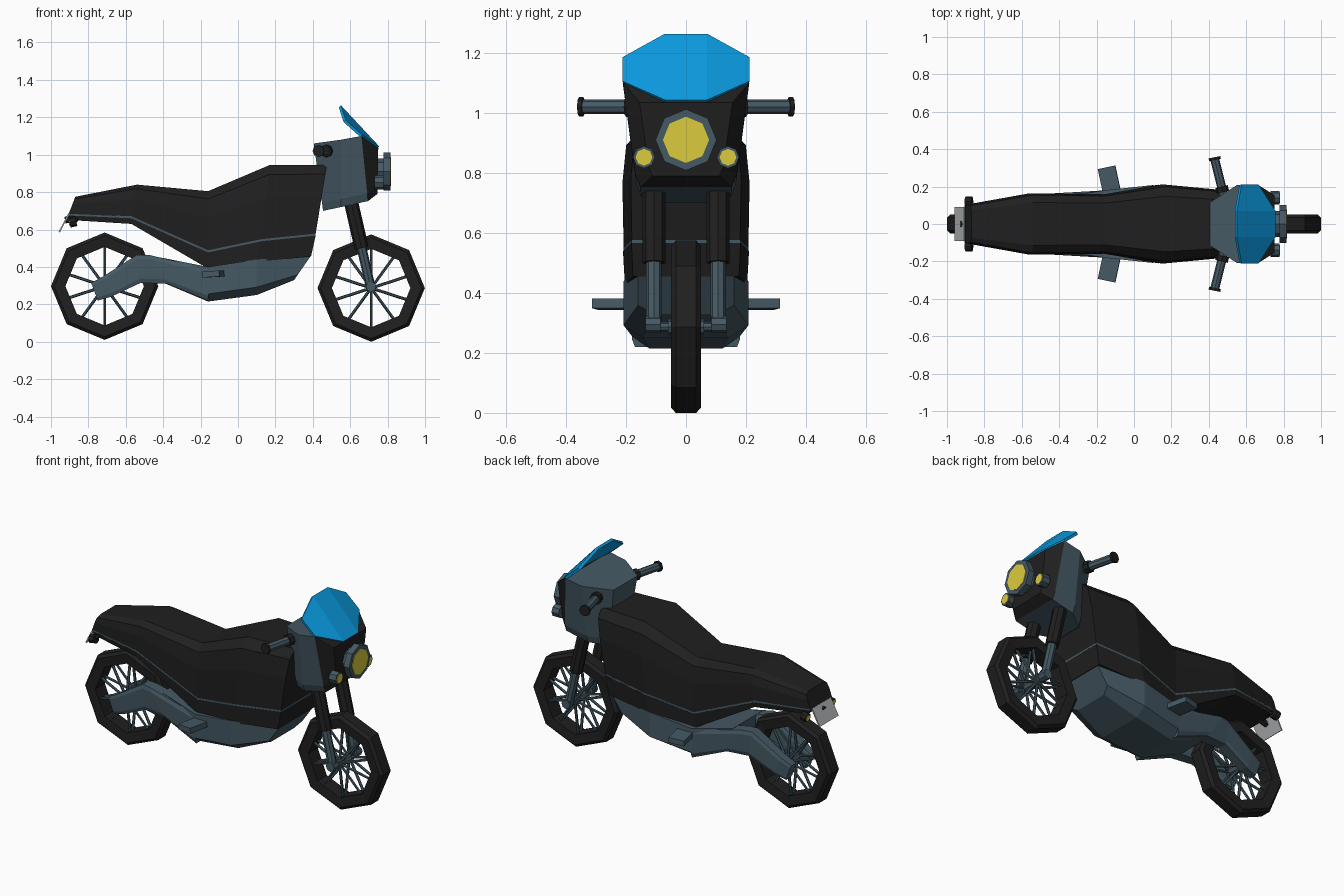
import bpy, bmesh, math
from mathutils import Vector, Matrix

cube = bpy.data.objects.get("Cube")
if cube:
    bpy.data.objects.remove(cube, do_unlink=True)


def material(name, r, g, b):
    m = bpy.data.materials.new(name)
    m.use_nodes = True
    m.diffuse_color = (r, g, b, 1)
    m.node_tree.nodes["Principled BSDF"].inputs["Base Color"].default_value = (r, g, b, 1)
    return m


BLACK = material("black", 0.014, 0.014, 0.014)
SLATE = material("slate", 0.06, 0.1, 0.127)
BLUE = material("windscreen blue", 0.003, 0.33, 0.75)
YELLOW = material("lamp yellow", 0.72, 0.6, 0.045)
SILVER = material("plate silver", 0.45, 0.46, 0.47)


def finish(name, bm, *mats):
    bmesh.ops.recalc_face_normals(bm, faces=bm.faces)
    me = bpy.data.meshes.new(name)
    bm.to_mesh(me)
    bm.free()
    for m in mats:
        me.materials.append(m)
    ob = bpy.data.objects.new(name, me)
    bpy.context.collection.objects.link(ob)
    return ob


def skin(bm, rings, closed=False):
    """Bridge successive rings of vertices; cap the ends of an open run."""
    rings = [[bm.verts.new(p) for p in ring] for ring in rings]
    pairs = list(zip(rings, rings[1:]))
    if closed:
        pairs.append((rings[-1], rings[0]))
    else:
        bm.faces.new(rings[0])
        bm.faces.new(rings[-1])
    for a, b in pairs:
        for i in range(len(a)):
            j = (i + 1) % len(a)
            bm.faces.new((a[i], a[j], b[j], b[i]))


def loft(name, stations, section, *mats, yc=None):
    """Stations: (bottom x, bottom z, top x, top z, half width).
    Section: (height fraction, width fraction) from bottom to top."""
    bm = bmesh.new()
    rings = []
    for k, (xb, zb, xt, zt, w) in enumerate(stations):
        mid = yc[k] if yc else 0
        half = [(xb + (xt - xb) * t, w * f, zb + (zt - zb) * t) for t, f in section]
        rings.append([(x, mid + y, z) for x, y, z in half] +
                     [(x, mid - y, z) for x, y, z in reversed(half)])
    skin(bm, rings)
    return finish(name, bm, *mats)


def rod(name, a, b, r, mat, sides=8):
    a, b = Vector(a), Vector(b)
    bm = bmesh.new()
    place = Matrix.Translation((a + b) / 2) @ (b - a).to_track_quat('Z', 'Y').to_matrix().to_4x4()
    bmesh.ops.create_cone(bm, cap_ends=True, segments=sides, radius1=r, radius2=r,
                          depth=(b - a).length, matrix=place)
    return finish(name, bm, mat)


def box(name, centre, size, rotation, mat):
    bm = bmesh.new()
    bmesh.ops.create_cube(bm, size=1, matrix=Matrix.Diagonal((*size, 1)))
    ob = finish(name, bm, mat)
    ob.location, ob.rotation_euler = centre, rotation
    return ob


# Wheels: octagonal tyre, hub and slanted spokes
def wheel(name, cx, cz):
    profile = [(0.21, 0.045), (0.27, 0.05), (0.287, 0.034)]
    profile += [(r, -y) for r, y in reversed(profile)]
    bm = bmesh.new()
    skin(bm, [[(cx + r * math.cos(k * math.pi / 4), y, cz + r * math.sin(k * math.pi / 4))
               for r, y in profile] for k in range(8)], closed=True)
    finish(name + "_tyre", bm, BLACK)
    rod(name + "_hub", (cx, -0.06, cz), (cx, 0.06, cz), 0.026, SLATE)
    rod(name + "_axle", (cx, -0.12, cz), (cx, 0.12, cz), 0.016, SLATE)
    for k in range(10):
        a = math.pi / 2 + k * math.pi / 5
        c, s = math.cos(a), math.sin(a)
        for side in (1, -1):
            rod(name + "_spoke", (cx + 0.015 * c, side * 0.045, cz + 0.015 * s),
                (cx + 0.215 * c, side * 0.012, cz + 0.215 * s), 0.008, SLATE, 6)


wheel("rear_wheel", -0.713, 0.297)
wheel("front_wheel", 0.712, 0.287)

# Bodywork: seat and tank shell, thin seam, lower shell
seam = [(-0.905, 0.68, 0.1), (-0.57, 0.665, 0.16), (-0.16, 0.483, 0.155),
        (0.13, 0.543, 0.208), (0.415, 0.572, 0.18)]
crest = [(-0.87, 0.775), (-0.54, 0.84), (-0.16, 0.805), (0.17, 0.945), (0.475, 0.945)]
belly = [(-0.885, 0.65), (-0.57, 0.63), (-0.15, 0.385), (0.09, 0.427), (0.39, 0.455)]
loft("seat_and_tank", [(x, z + 0.004, xt, zt, w + 0.004) for (x, z, w), (xt, zt) in zip(seam, crest)],
     [(0, 0.98), (0.55, 1), (0.87, 0.94), (1, 0.7)], BLACK)
loft("body_seam", [(x, z - 0.006, x, z + 0.006, w + 0.001) for x, z, w in seam],
     [(0, 1), (1, 1)], SLATE)
loft("lower_shell", [(xb, zb, x, z - 0.005, w + 0.002) for (x, z, w), (xb, zb) in zip(seam, belly)],
     [(0, 0.97), (1, 1)], BLACK)

# Engine cover
loft("engine_cover", [(-0.41, 0.32, -0.41, 0.45, 0.14), (-0.16, 0.215, -0.16, 0.4, 0.18),
                      (0.1, 0.25, 0.1, 0.44, 0.208), (0.3, 0.33, 0.39, 0.46, 0.16)],
     [(0, 0.68), (0.22, 1), (1, 1)], SLATE)

# Swing arms
arm = [(-0.75, 0.22, -0.785, 0.315, 0.028), (-0.68, 0.24, -0.72, 0.35, 0.032),
       (-0.52, 0.315, -0.54, 0.465, 0.038), (-0.38, 0.31, -0.48, 0.465, 0.042),
       (-0.16, 0.22, -0.15, 0.388, 0.05)]
for s in (1, -1):
    loft("swing_arm", arm, [(0, 0.8), (0.15, 1), (0.85, 1), (1, 0.8)], SLATE,
         yc=[s * y for y in (0.09, 0.098, 0.11, 0.12, 0.13)])

# Nose fairing: slate sides, black front
fairing = loft("nose_fairing", [(0.455, 0.7, 0.405, 1.06, 0.115), (0.55, 0.72, 0.55, 1.08, 0.208),
                                (0.695, 0.752, 0.66, 1.1, 0.211), (0.745, 0.79, 0.75, 1.035, 0.155)],
               [(0, 0.72), (0.12, 0.8), (1, 1)], SLATE, BLACK)
for f in fairing.data.polygons:
    f.material_index = int(f.center.x > 0.67)

# Windscreen: centre panel with swept-back sides
bm = bmesh.new()
strips = [(0.57, -0.21, 1.18, 0.66, 1.1), (0.545, -0.07, 1.258, 0.75, 1.038),
          (0.545, 0.07, 1.258, 0.75, 1.038), (0.57, 0.21, 1.18, 0.66, 1.1)]
cols = [(bm.verts.new((xt, y, zt)), bm.verts.new((xb, y, zb))) for xt, y, zt, xb, zb in strips]
for p, q in zip(cols, cols[1:]):
    bm.faces.new((p[0], p[1], q[1], q[0]))
screen = finish("windscreen", bm, BLUE)
thick = screen.modifiers.new("thickness", 'SOLIDIFY')
thick.thickness, thick.offset = 0.016, 0

# Headlamp
rod("headlamp_neck", (0.73, 0, 0.91), (0.785, 0, 0.91), 0.07, SLATE)
rod("headlamp_rim", (0.778, 0, 0.91), (0.815, 0, 0.91), 0.102, SLATE)
rod("headlamp_lens", (0.8, 0, 0.91), (0.818, 0, 0.91), 0.077, YELLOW)

for s in (1, -1):
    # Front indicators
    rod("front_indicator", (0.73, s * 0.14, 0.852), (0.777, s * 0.14, 0.852), 0.037, SLATE)
    rod("front_indicator_lens", (0.77, s * 0.14, 0.852), (0.78, s * 0.14, 0.852), 0.028, YELLOW)
    # Rear indicators
    rod("rear_indicator", (-0.9, s * 0.12, 0.637), (-0.865, s * 0.12, 0.645), 0.027, BLACK)
    rod("rear_indicator_lens", (-0.904, s * 0.12, 0.636), (-0.898, s * 0.12, 0.637), 0.019, YELLOW)
    rod("rear_indicator_stem", (-0.87, s * 0.12, 0.645), (-0.86, s * 0.07, 0.665), 0.012, BLACK, 6)
    # Handlebar with collar and end cap
    rod("handlebar", (0.485, s * 0.13, 1.02), (0.43, s * 0.352, 1.02), 0.024, SLATE)
    rod("handlebar_collar", (0.475, s * 0.17, 1.02), (0.468, s * 0.2, 1.02), 0.034, BLACK)
    rod("handlebar_cap", (0.433, s * 0.342, 1.02), (0.43, s * 0.357, 1.02), 0.032, BLACK)
    # Fork leg
    rod("fork_sleeve", (0.592, s * 0.107, 0.8), (0.661, s * 0.107, 0.5), 0.038, BLACK)
    rod("fork_leg", (0.65, s * 0.107, 0.55), (0.71, s * 0.107, 0.287), 0.026, SLATE)
    rod("fork_foot", (0.711, s * 0.085, 0.295), (0.711, s * 0.135, 0.295), 0.028, SLATE)
    # Foot peg
    box("foot_peg", (-0.13, s * 0.225, 0.362), (0.095, 0.16, 0.032),
        (0, -0.06, s * 0.21), SLATE)

# Number plate, left blank, and its bracket
box("rear_plate", (-0.93, 0, 0.635), (0.008, 0.18, 0.11), (0, 0.48, 0), SILVER)
rod("plate_bracket", (-0.925, 0, 0.65), (-0.86, 0, 0.665), 0.018, BLACK, 6)
